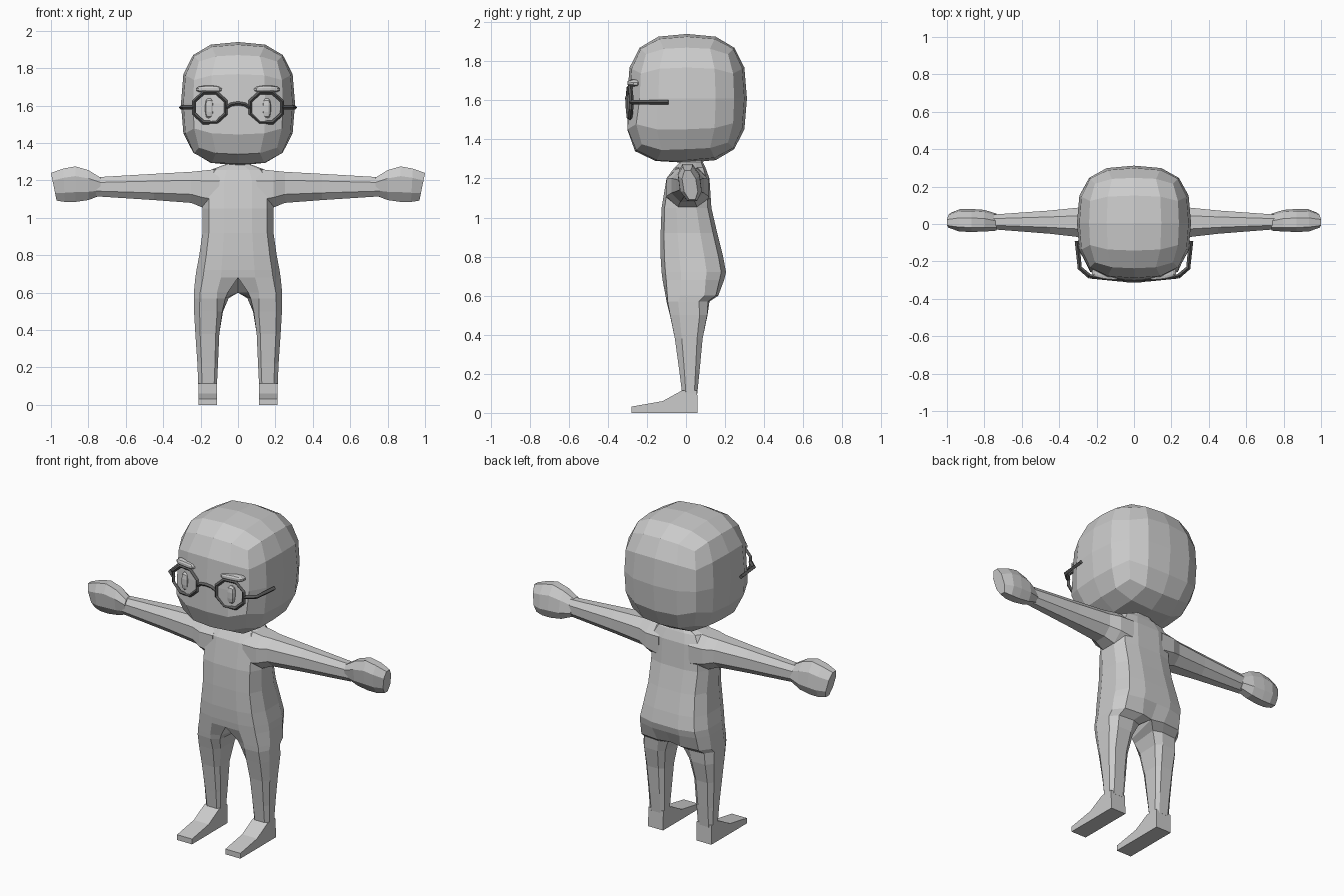
import bpy, bmesh, math
from mathutils import Vector

if "Cube" in bpy.data.objects:
    bpy.data.objects.remove(bpy.data.objects["Cube"])


def material(name, v):
    m = bpy.data.materials.new(name)
    m.diffuse_color = (v, v, v, 1)
    m.use_nodes = True
    m.node_tree.nodes["Principled BSDF"].inputs["Base Color"].default_value = m.diffuse_color
    return m


GREY = material("light grey", 0.6)
DARK = material("dark grey", 0.11)


def finish(name, bm, mat, mirror=True):
    bmesh.ops.recalc_face_normals(bm, faces=bm.faces[:])
    me = bpy.data.meshes.new(name)
    bm.to_mesh(me)
    bm.free()
    me.materials.append(mat)
    ob = bpy.data.objects.new(name, me)
    bpy.context.collection.objects.link(ob)
    if mirror:
        mod = ob.modifiers.new("mirror", 'MIRROR')
        mod.use_clip = True
        mod.merge_threshold = 0.0005
    return ob


def loft(name, rings, mat, open_at_centre=False):
    """Skin a list of equal-length point rings, capped at both ends."""
    bm = bmesh.new()
    vs = [[bm.verts.new(p) for p in r] for r in rings]
    n = len(rings[0])
    for a, b in zip(vs, vs[1:]):
        for i in range(n):
            j = (i + 1) % n
            bm.faces.new((a[i], a[j], b[j], b[i]))
    bm.faces.new(vs[0])
    bm.faces.new(vs[-1])
    bmesh.ops.recalc_face_normals(bm, faces=bm.faces[:])
    if open_at_centre:
        inner = [f for f in bm.faces if all(abs(v.co.x) < 1e-5 for v in f.verts)]
        bmesh.ops.delete(bm, geom=inner, context='FACES_ONLY')
    return finish(name, bm, mat)


def rounded_box(name, centre, half, power, cuts, mat, mirror=True, shape=None):
    """Subdivided cube pushed onto a superellipsoid."""
    bm = bmesh.new()
    bmesh.ops.create_cube(bm, size=2)
    bmesh.ops.subdivide_edges(bm, edges=bm.edges[:], cuts=cuts, use_grid_fill=True)
    for v in bm.verts:
        d = sum(abs(c) ** power for c in v.co) ** (1 / power)
        p = v.co / d
        if shape:
            p = shape(p)
        v.co = Vector(centre) + Vector([p[i] * half[i] for i in range(3)])
    return finish(name, bm, mat, mirror)


def bar(name, path, r, closed=False, mirror=True):
    """Four-sided frame bar along a path in x, y, z."""
    cu = bpy.data.curves.new(name, 'CURVE')
    cu.dimensions = '3D'
    cu.bevel_depth = r
    cu.bevel_resolution = 0
    cu.use_fill_caps = True
    sp = cu.splines.new('POLY')
    sp.points.add(len(path) - 1)
    for pt, p in zip(sp.points, path):
        pt.co = (*p, 1)
    sp.use_cyclic_u = closed
    tmp = bpy.data.objects.new(name + "_path", cu)
    bpy.context.collection.objects.link(tmp)
    me = bpy.data.meshes.new_from_object(tmp)
    bpy.data.objects.remove(tmp)
    bm = bmesh.new()
    bm.from_mesh(me)
    for f in bm.faces:
        f.smooth = False
        f.material_index = 0
    return finish(name, bm, DARK, mirror)


# Head: boxy ball with a fuller jaw at the front
def jaw(p):
    if p.z < -0.1 and p.y < -0.3:
        p.y = max(p.y * 1.1, -0.99)
        p.z = max(p.z * 1.04, -0.97)
    return p


rounded_box("head", (0, 0.005, 1.61), (0.305, 0.307, 0.33), 2.9, 3, GREY, False, jaw)

# Torso and leg: half-body rings z, inner x front, inner x back, outer x, y front, y back
body = [
    (1.32, 0, 0, .05, -.02, .08), (1.285, 0, 0, .07, -.03, .085),
    (1.255, 0, 0, .15, -.06, .10), (1.20, 0, 0, .185, -.10, .12),
    (1.05, 0, 0, .19, -.125, .13), (.92, 0, 0, .19, -.13, .16),
    (.80, 0, 0, .207, -.13, .19), (.72, 0, 0, .222, -.125, .205),
    (.68, 0, 0, .228, -.12, .195), (.60, .06, 0, .236, -.105, .165),
    (.57, .07, .05, .236, -.10, .12), (.50, .085, .08, .235, -.082, .11),
    (.38, .10, .10, .228, -.057, .085), (.22, .107, .107, .217, -.035, .07),
    (.10, .113, .113, .212, -.02, .058),
]
TORSO = [(0, -1), (.4, -1), (.82, -.88), (1, -.4), (1, .4), (.82, .85), (.4, 1), (0, 1)]
LEG = [(0, -.6), (.15, -1), (.8, -1), (1, -.5), (1, .6), (.8, 1), (.2, 1), (0, .7)]
rings = []
for z, xf, xb, xo, yf, yb in body:
    t = min(1, max(0, (.68 - z) / .2))
    ring = []
    for (u0, v0), (u1, v1) in zip(TORSO, LEG):
        u, v = u0 + (u1 - u0) * t, v0 + (v1 - v0) * t
        xi = xf + (xb - xf) * (v + 1) / 2 if v < .5 else xb
        ring.append((xi + u * (xo - xi), (yf + yb) / 2 + v * (yb - yf) / 2, z))
    rings.append(ring)
loft("body", rings, GREY, True)

# Feet: side profile spread across the foot width
foot = [(-.28, 0), (.06, 0), (.057, .115), (-.02, .115), (-.12, .06), (-.28, .032)]
loft("foot", [[(x, y, z) for y, z in foot] for x in (.112, .212)], GREY)

# Arms and hands: octagon rings x, z low, z high, y front, y back, slant of the end
OCT = [(-.45, -1), (.45, -1), (1, -.45), (1, .45), (.45, 1), (-.45, 1), (-1, .45), (-1, -.45)]


def limb(name, sections, lean):
    out = []
    for x, z0, z1, y0, y1, slant in sections:
        out.append([(x + slant * w, (y0 + y1) / 2 + u * (y1 - y0) / 2 - lean * w,
                     (z0 + z1) / 2 + w * (z1 - z0) / 2) for u, w in OCT])
    loft(name, out, GREY)


limb("arm", [(.10, 1.03, 1.262, -.10, .12, 0), (.19, 1.055, 1.252, -.10, .115, 0),
             (.25, 1.08, 1.246, -.075, .092, 0), (.45, 1.095, 1.235, -.052, .072, 0),
             (.76, 1.115, 1.217, -.028, .05, 0)], 0)
limb("hand", [(.735, 1.12, 1.215, -.03, .05, 0), (.80, 1.095, 1.255, -.035, .07, 0),
              (.87, 1.085, 1.275, -.037, .075, 0), (.93, 1.085, 1.263, -.035, .075, .005),
              (.985, 1.092, 1.24, -.015, .055, .015)], .012)

# Eyes and eyebrows
rounded_box("eye", (.153, -.278, 1.585), (.023, .022, .055), 3, 2, GREY)
rounded_box("eyebrow", (.155, -.268, 1.69), (.07, .03, .018), 3, 2, GREY,
            True, lambda p: Vector((p.x, p.y + .35 * p.x, p.z - .25 * p.x * p.x)))

# Glasses: octagonal rims, bridge and temples
rim = []
for k in range(8):
    a = math.radians(22.5 + 45 * k)
    x = .15 + .092 * math.cos(a)
    rim.append((x, -.298 + (x - .06) * .1, 1.59 + .086 * math.sin(a)))
bar("glasses_rim", rim, .011, True)
bar("glasses_bridge", [(-.062, -.298, 1.59), (-.035, -.302, 1.607), (0, -.304, 1.612),
                       (.035, -.302, 1.607), (.062, -.298, 1.59)], .010, False, False)
bar("glasses_temple", [(.235, -.282, 1.59), (.29, -.235, 1.59), (.305, -.09, 1.59)], .012)
